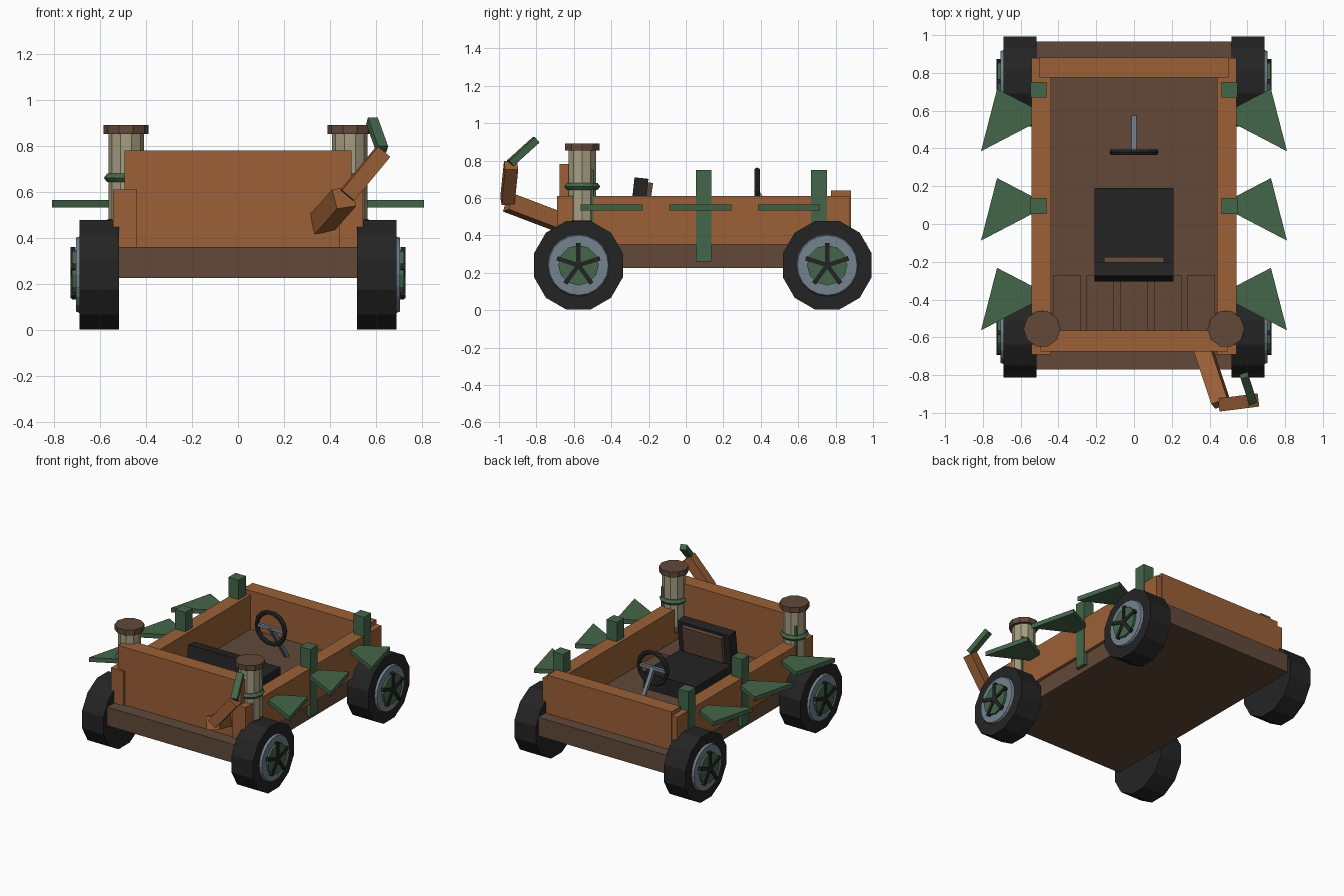
import bpy, bmesh, math
from mathutils import Vector, Matrix

if "Cube" in bpy.data.objects:
    bpy.data.objects.remove(bpy.data.objects["Cube"])


def material(name, r, g, b):
    lin = lambda c: (c / 255 / 12.92) if c < 10 else ((c / 255 + 0.055) / 1.055) ** 2.4
    m = bpy.data.materials.new(name)
    m.diffuse_color = (lin(r), lin(g), lin(b), 1)
    m.use_nodes = True
    m.node_tree.nodes["Principled BSDF"].inputs["Base Color"].default_value = m.diffuse_color
    return m


ORANGE = material("orange wood", 155, 96, 55)
BROWN = material("dark brown wood", 98, 73, 57)
GREEN = material("green paint", 68, 102, 73)
BLACK = material("black rubber", 36, 36, 37)
TAN = material("tan pipe", 165, 158, 129)
STEEL = material("blue grey steel", 115, 130, 142)


def finish(name, bm, mat):
    bmesh.ops.recalc_face_normals(bm, faces=bm.faces)
    me = bpy.data.meshes.new(name)
    bm.to_mesh(me)
    bm.free()
    me.materials.append(mat)
    ob = bpy.data.objects.new(name, me)
    bpy.context.collection.objects.link(ob)
    return ob


def box(name, mat, x, y, z):
    """Box from (min, max) ranges."""
    bm = bmesh.new()
    bmesh.ops.create_cube(bm, size=1)
    for v in bm.verts:
        v.co = Vector([(r[0] + r[1]) / 2 + c * (r[1] - r[0]) for r, c in zip((x, y, z), v.co)])
    return finish(name, bm, mat)


def beam(name, mat, a, b, w, d, roll=0.0):
    """Rectangular bar between two points."""
    a, b = Vector(a), Vector(b)
    rot = (b - a).to_track_quat('Z', 'Y').to_matrix().to_4x4()
    bm = bmesh.new()
    bmesh.ops.create_cube(bm, size=1, matrix=Matrix.Translation((a + b) / 2) @ rot
                          @ Matrix.Rotation(roll, 4, 'Z')
                          @ Matrix.Diagonal((w, d, (b - a).length, 1)))
    return finish(name, bm, mat)


def lathe(name, mat, profile, sides, centre, axis='Z', phase=0.0, closed=False):
    """Revolve (radius, height) points around an axis."""
    bm = bmesh.new()
    rings = []
    for r, h in profile:
        ring = []
        for i in range(sides):
            t = phase + 2 * math.pi * i / sides
            u, v = r * math.cos(t), r * math.sin(t)
            p = {'X': (h, u, v), 'Y': (u, h, v), 'Z': (u, v, h)}[axis]
            ring.append(bm.verts.new(Vector(p) + Vector(centre)))
        rings.append(ring)
    pairs = list(zip(rings, rings[1:]))
    if closed:
        pairs.append((rings[-1], rings[0]))
    else:
        bm.faces.new(rings[0])
        bm.faces.new(rings[-1])
    for p, q in pairs:
        for i in range(sides):
            j = (i + 1) % sides
            bm.faces.new((p[i], p[j], q[j], q[i]))
    return finish(name, bm, mat)


def prism(name, mat, pts, z0, z1):
    bm = bmesh.new()
    lo = [bm.verts.new((x, y, z0)) for x, y in pts]
    hi = [bm.verts.new((x, y, z1)) for x, y in pts]
    bm.faces.new(lo)
    bm.faces.new(hi)
    for i in range(len(pts)):
        j = (i + 1) % len(pts)
        bm.faces.new((lo[i], lo[j], hi[j], hi[i]))
    return finish(name, bm, mat)


# Chassis and body walls
box("chassis", BROWN, (-0.52, 0.52), (-0.77, 0.965), (0.225, 0.36))
box("front_wall", ORANGE, (-0.495, 0.495), (-0.675, -0.565), (0.35, 0.78))
box("back_wall", ORANGE, (-0.5, 0.5), (0.775, 0.882), (0.35, 0.64))

# Rear floor boards behind the front wall
for i in range(5):
    cx = (i - 2) * 0.178
    box("floor_board", BROWN, (cx - 0.073, cx + 0.073), (-0.57, -0.27), (0.35, 0.39))

for s, side in ((1, "right"), (-1, "left")):
    def sx(a, b):
        return tuple(sorted((s * a, s * b)))

    box(side + "_wall", ORANGE, sx(0.44, 0.543), (-0.69, 0.878), (0.35, 0.61))

    # Posts along the wall
    for y in (-0.537, 0.095, 0.711):
        box(side + "_post", GREEN, sx(0.463, 0.547), (y - 0.042, y + 0.042), (0.26, 0.75))

    # Flat triangular side spikes
    for y in (-0.375, 0.1, 0.573):
        prism(side + "_spike", GREEN,
              [(s * 0.45, y), (s * 0.725, y + 0.143), (s * 0.81, y - 0.188)], 0.533, 0.565)

    # Exhaust stacks
    c = (s * 0.487, -0.555, 0)
    lathe(side + "_stack", TAN, [(0.077, 0.46), (0.077, 0.86)], 10, c)
    lathe(side + "_stack_base", BROWN, [(0.08, 0.44), (0.08, 0.482)], 10, c)
    lathe(side + "_stack_cap", BROWN, [(0.098, 0.853), (0.098, 0.892)], 10, c)
    lathe(side + "_stack_ring", GREEN,
          [(0.07, 0.643), (0.082, 0.643), (0.097, 0.661), (0.082, 0.68), (0.07, 0.68)],
          12, c, closed=True)

    # Wheels
    for y, end in ((-0.575, "front"), (0.755, "back")):
        n = side + "_" + end
        c = (0, y, 0.24)
        lathe(n + "_tyre", BLACK, [(0.246, s * 0.517), (0.246, s * 0.69)], 12, c, 'X', math.pi / 12)
        lathe(n + "_rim", STEEL, [(0.17, s * 0.68), (0.16, s * 0.706)], 20, c, 'X')
        lathe(n + "_hub", GREEN, [(0.108, s * 0.7), (0.108, s * 0.722)], 12, c, 'X')
        for k in range(5):
            t = math.pi / 2 + k * 2 * math.pi / 5
            beam(n + "_spoke", BLACK, (s * 0.718, y, 0.24),
                 (s * 0.718, y + 0.12 * math.cos(t), 0.24 + 0.12 * math.sin(t)), 0.022, 0.024)

# Seat with tilted backrest
box("seat_cushion", BLACK, (-0.21, 0.21), (-0.29, 0.19), (0.35, 0.48))
beam("seat_backrest", BLACK, (0, -0.268, 0.44), (0, -0.238, 0.706), 0.42, 0.075)
beam("backrest_panel", BROWN, (0, -0.222, 0.49), (0, -0.193, 0.682), 0.32, 0.035)

# Steering wheel, crossbar and column
c = (0, 0.38, 0.635)
lathe("steering_wheel", BLACK,
      [(0.114 + 0.017 * math.cos(k * math.pi / 3), 0.017 * math.sin(k * math.pi / 3))
       for k in range(6)], 14, c, 'Y', closed=True)
beam("steering_crossbar", STEEL, (-0.11, 0.38, 0.635), (0.11, 0.38, 0.635), 0.022, 0.022)
beam("steering_column", STEEL, (0, 0.375, 0.64), (0, 0.565, 0.355), 0.025, 0.025)

# Jointed arm on the front
beam("arm_lower", ORANGE, (0.365, -0.66, 0.465), (0.462, -0.95, 0.575), 0.09, 0.09, math.radians(8))
beam("arm_upper", ORANGE, (0.475, -0.955, 0.585), (0.632, -0.935, 0.775), 0.07, 0.07)
beam("arm_tip", GREEN, (0.628, -0.94, 0.785), (0.583, -0.802, 0.91), 0.045, 0.038)
